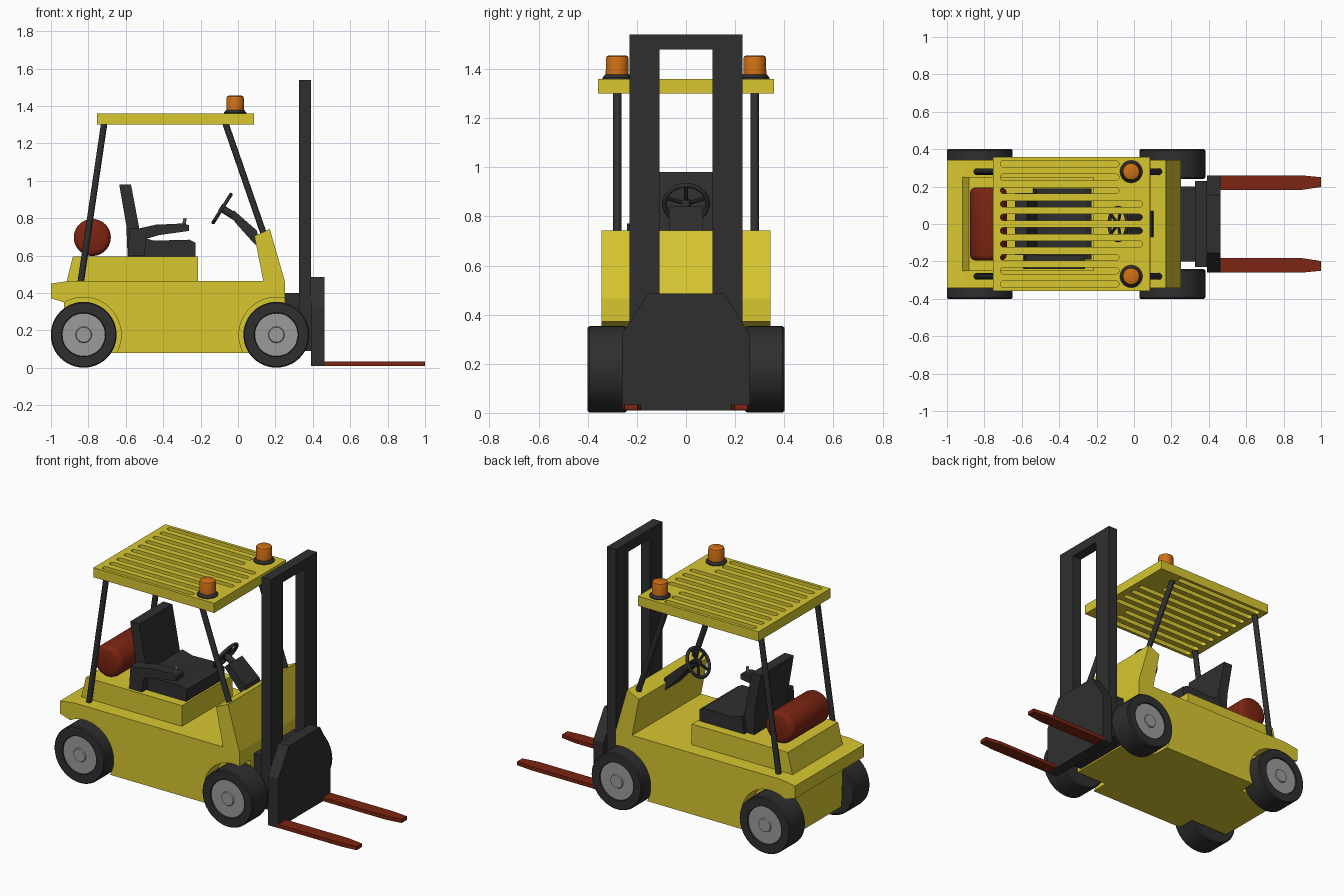
import bpy, bmesh, math
from mathutils import Vector

if "Cube" in bpy.data.objects:
    bpy.data.objects.remove(bpy.data.objects["Cube"])


def material(name, rgb):
    m = bpy.data.materials.new(name)
    m.diffuse_color = (*rgb, 1)
    m.use_nodes = True
    m.node_tree.nodes["Principled BSDF"].inputs["Base Color"].default_value = m.diffuse_color
    return m


YELLOW = material("yellow paint", (0.68, 0.57, 0.03))
DARK = material("charcoal", (0.028, 0.028, 0.029))
RED = material("dark red", (0.2, 0.018, 0.006))
ORANGE = material("orange lamp", (0.62, 0.16, 0.007))
GREY = material("wheel grey", (0.33, 0.33, 0.33))


def finish(name, bm, mat, smooth=False):
    bmesh.ops.recalc_face_normals(bm, faces=bm.faces)
    me = bpy.data.meshes.new(name)
    bm.to_mesh(me)
    bm.free()
    me.materials.append(mat)
    if smooth:
        me.shade_smooth()
        me.set_sharp_from_angle(angle=math.radians(35))
    ob = bpy.data.objects.new(name, me)
    bpy.context.collection.objects.link(ob)
    return ob


def add_prism(bm, pts, axis, a, b):
    """Extrude a 2D outline from a to b along the x, y or z axis."""
    place = {"x": lambda u, v, w: (w, u, v),
             "y": lambda u, v, w: (u, w, v),
             "z": lambda u, v, w: (u, v, w)}[axis]
    lo = [bm.verts.new(place(u, v, a)) for u, v in pts]
    hi = [bm.verts.new(place(u, v, b)) for u, v in pts]
    bm.faces.new(lo)
    bm.faces.new(hi)
    n = len(pts)
    for i in range(n):
        j = (i + 1) % n
        bm.faces.new((lo[i], lo[j], hi[j], hi[i]))


def prism(name, pts, axis, a, b, mat):
    bm = bmesh.new()
    add_prism(bm, pts, axis, a, b)
    return finish(name, bm, mat)


def rect(u0, u1, v0, v1):
    return [(u0, v0), (u1, v0), (u1, v1), (u0, v1)]


def lathe(name, base, direction, profile, mat, n=40):
    """Revolve (radius, height) points about a direction, ends capped."""
    q = Vector((0, 0, 1)).rotation_difference(Vector(direction))
    bm = bmesh.new()
    rings = []
    for r, h in profile:
        rings.append([bm.verts.new(Vector(base) + q @ Vector(
            (r * math.cos(t * math.tau / n), r * math.sin(t * math.tau / n), h)))
            for t in range(n)])
    for lo, hi in zip(rings, rings[1:]):
        for i in range(n):
            j = (i + 1) % n
            bm.faces.new((lo[i], lo[j], hi[j], hi[i]))
    bm.faces.new(rings[0])
    bm.faces.new(rings[-1])
    return finish(name, bm, mat, True)


def rod(name, p, q, r, mat, n=16):
    d = Vector(q) - Vector(p)
    return lathe(name, p, d, [(r, 0), (r, d.length)], mat, n)


def cut(ob, cutter):
    cutter.hide_render = True
    cutter.hide_viewport = True
    m = ob.modifiers.new("cut", "BOOLEAN")
    m.operation = "DIFFERENCE"
    m.solver = "EXACT"
    m.object = cutter


WHEEL_X = {"rear": -0.825, "front": 0.205}
WHEEL_Z = 0.177

# Body with rear lip and front cowl, wheel arches cut out
body = prism("body", [(-0.92, 0.08), (0.25, 0.08), (0.25, 0.465), (0.17, 0.742),
                      (0.088, 0.705), (0.135, 0.465), (-0.9, 0.465), (-1, 0.45),
                      (-1, 0.372), (-0.93, 0.35)], "y", -0.343, 0.343, YELLOW)
bm = bmesh.new()
for x in WHEEL_X.values():
    ring = [(x + 0.2 * math.cos(i * math.tau / 48),
             WHEEL_Z + 0.2 * math.sin(i * math.tau / 48)) for i in range(48)]
    for s in (-1, 1):
        add_prism(bm, ring, "y", s * 0.232, s * 0.5)
cut(body, finish("wheel_arch_cutter", bm, YELLOW))

# Seat base
prism("seat_base", [(-0.92, 0.45), (-0.215, 0.45), (-0.215, 0.595), (-0.883, 0.595),
                    (-0.915, 0.465)], "y", -0.25, 0.25, YELLOW)

# Wheels
for place, x in WHEEL_X.items():
    for side, s in (("right", -1), ("left", 1)):
        tag = place + "_" + side
        base, d = (x, s * 0.24, WHEEL_Z), (0, s, 0)
        lathe(tag + "_tyre", base, d,
              [(0.168, 0), (0.176, 0.008), (0.176, 0.153), (0.17, 0.16),
               (0.118, 0.16), (0.115, 0.14)], DARK, 48)
        lathe(tag + "_rim", base, d, [(0.115, 0.13), (0.115, 0.153)], GREY, 48)
        lathe(tag + "_hub", base, d, [(0.045, 0.15), (0.04, 0.16)], GREY, 24)

# Overhead guard with rounded slots
roof = prism("roof", rect(-0.755, 0.085, -0.358, 0.358), "z", 1.3, 1.36, YELLOW)
bm = bmesh.new()
for i in range(10):
    y = (i - 4.5) * 0.0715
    x0, x1, r = -0.715, (0.045 if abs(y) < 0.15 else -0.08), 0.017
    arc = [math.pi * (k / 6 - 0.5) for k in range(7)]
    slot = [(x1 - r + r * math.cos(a), y + r * math.sin(a)) for a in arc]
    slot += [(x0 + r - r * math.cos(a), y - r * math.sin(a)) for a in arc]
    add_prism(bm, slot, "z", 1.2, 1.45)
cut(roof, finish("roof_slot_cutter", bm, YELLOW))

# Pillars and warning lamps
for side, s in (("right", -1), ("left", 1)):
    y = s * 0.28
    rod("rear_pillar_" + side, (-0.842, y, 0.45), (-0.715, y, 1.31), 0.017, DARK)
    rod("front_pillar_" + side, (0.15, y, 0.68), (-0.068, y, 1.31), 0.017, DARK)
    lathe("lamp_base_" + side, (-0.015, y, 1.355), (0, 0, 1),
          [(0.06, 0), (0.06, 0.01), (0.048, 0.023)], DARK, 32)
    lathe("lamp_" + side, (-0.015, y, 1.375), (0, 0, 1),
          [(0.047, 0), (0.046, 0.068), (0.043, 0.076), (0.036, 0.08)], ORANGE, 32)

# Gas tank
lathe("gas_tank", (-0.779, -0.195, 0.697), (0, 1, 0),
      [(0.07, 0), (0.086, 0.006), (0.095, 0.016), (0.099, 0.03),
       (0.099, 0.36), (0.095, 0.374), (0.086, 0.384), (0.07, 0.39)], RED, 48)

# Seat
prism("seat_back", [(-0.59, 0.59), (-0.5, 0.59), (-0.525, 0.73), (-0.572, 0.98),
                    (-0.635, 0.98), (-0.597, 0.76)], "y", -0.165, 0.165, DARK)
prism("seat_cushion", [(-0.54, 0.59), (-0.227, 0.59), (-0.227, 0.668), (-0.26, 0.685),
                       (-0.45, 0.68), (-0.52, 0.7)], "y", -0.19, 0.19, DARK)
prism("armrest", [(-0.59, 0.6), (-0.5, 0.6), (-0.49, 0.69), (-0.42, 0.71),
                  (-0.262, 0.732), (-0.262, 0.762), (-0.29, 0.772), (-0.44, 0.765),
                  (-0.53, 0.745), (-0.58, 0.745)], "y", -0.24, -0.165, DARK)
rod("control_lever", (-0.29, -0.205, 0.76), (-0.283, -0.205, 0.8), 0.009, GREY, 10)

# Steering column and wheel
prism("steering_column", [(-0.045, 0.815), (-0.02, 0.84), (0.1, 0.735), (0.12, 0.65),
                          (0.09, 0.66), (0.0, 0.76)], "y", -0.07, 0.07, DARK)
centre, axis = Vector((-0.085, 0, 0.852)), Vector((-0.845, 0, 0.535))
tilt = Vector((0, 0, 1)).rotation_difference(axis)
bpy.ops.mesh.primitive_torus_add(major_radius=0.088, minor_radius=0.01, major_segments=40,
                                 minor_segments=10, location=centre,
                                 rotation=tilt.to_euler())
ring = bpy.context.object
ring.name = "steering_wheel"
ring.data.materials.append(DARK)
ring.data.shade_smooth()
for i in range(5):
    a = i * math.tau / 5
    rod("steering_spoke", centre, centre + tilt @ Vector(
        (0.088 * math.cos(a), 0.088 * math.sin(a), 0)), 0.008, DARK, 8)
rod("steering_shaft", centre + axis * 0.012, centre - axis * 0.08, 0.02, DARK)

# Mast, mount and fork carriage
prism("mast", [(-0.23, 0.09), (-0.108, 0.09), (-0.108, 1.48), (0.108, 1.48),
               (0.108, 0.09), (0.23, 0.09), (0.23, 1.54), (-0.23, 1.54)],
      "x", 0.325, 0.39, DARK)
prism("mast_mount", rect(-0.2, 0.2, 0.09, 0.4), "x", 0.24, 0.326, DARK)
prism("fork_carriage", [(-0.26, 0.01), (0.26, 0.01), (0.26, 0.32), (0.155, 0.486),
                        (-0.155, 0.486), (-0.26, 0.32)], "x", 0.391, 0.462, DARK)

# Forks
for side, s in (("right", -1), ("left", 1)):
    prism("fork_" + side, [(0.455, s * 0.183), (0.9, s * 0.183), (1, s * 0.198),
                           (1, s * 0.25), (0.9, s * 0.26), (0.455, s * 0.26)],
          "z", 0.011, 0.034, RED)
